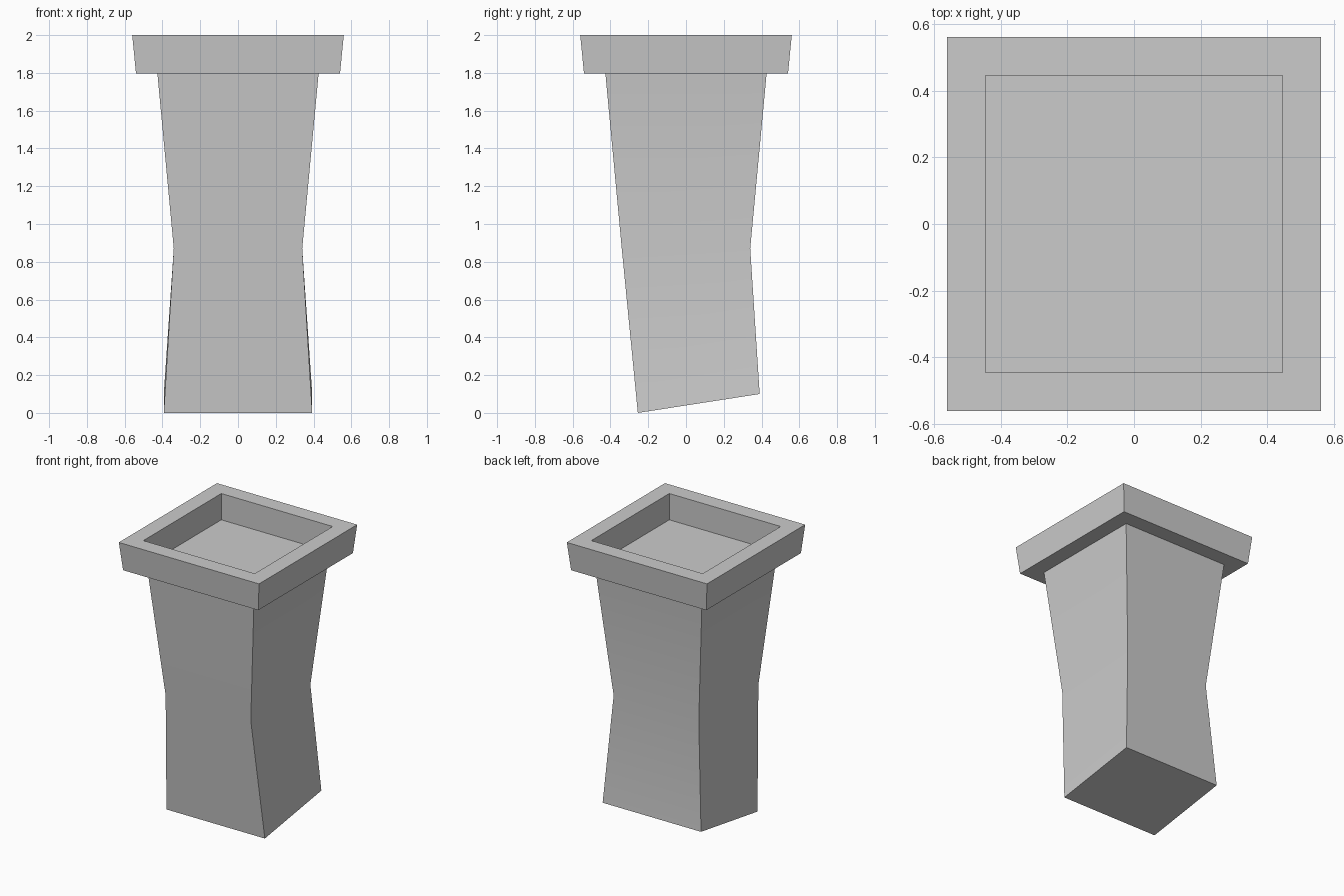
import bpy
import bmesh
from math import radians

cube = bpy.data.objects.get("Cube")
if cube:
    bpy.data.objects.remove(cube, do_unlink=True)

# Plain grey shared by both parts
grey = bpy.data.materials.new("plain_grey")
grey.use_nodes = True
colour = (0.6, 0.6, 0.6, 1)
grey.diffuse_color = colour
grey.node_tree.nodes["Principled BSDF"].inputs["Base Color"].default_value = colour


def square(half, z):
    """Corners of a level square ring."""
    return [(x * half, y * half, z) for x, y in ((-1, -1), (1, -1), (1, 1), (-1, 1))]


def loft(name, rings):
    """Skin a stack of four-sided rings and close both ends."""
    bm = bmesh.new()
    loops = [[bm.verts.new(p) for p in ring] for ring in rings]
    for a, b in zip(loops, loops[1:]):
        for i in range(4):
            j = (i + 1) % 4
            bm.faces.new((a[i], a[j], b[j], b[i]))
    bm.faces.new(loops[0][::-1])
    bm.faces.new(loops[-1])
    bmesh.ops.recalc_face_normals(bm, faces=bm.faces)
    mesh = bpy.data.meshes.new(name)
    bm.to_mesh(mesh)
    bm.free()
    mesh.materials.append(grey)
    obj = bpy.data.objects.new(name, mesh)
    bpy.context.collection.objects.link(obj)
    bpy.ops.object.select_all(action="DESELECT")
    obj.select_set(True)
    bpy.context.view_layer.objects.active = obj
    bpy.ops.object.shade_smooth_by_angle(angle=radians(30))
    return obj


# Waisted shaft with a slanted foot, its front edge reaching lowest
foot = [(-0.393, -0.255, 0), (0.393, -0.255, 0), (0.393, 0.39, 0.1), (-0.393, 0.39, 0.1)]
loft("shaft", [foot, square(0.34, 0.87), square(0.427, 1.8)])

# Flared cap with a square recess in its top
loft("cap", [square(0.54, 1.797), square(0.56, 2), square(0.445, 2), square(0.445, 1.81)])
